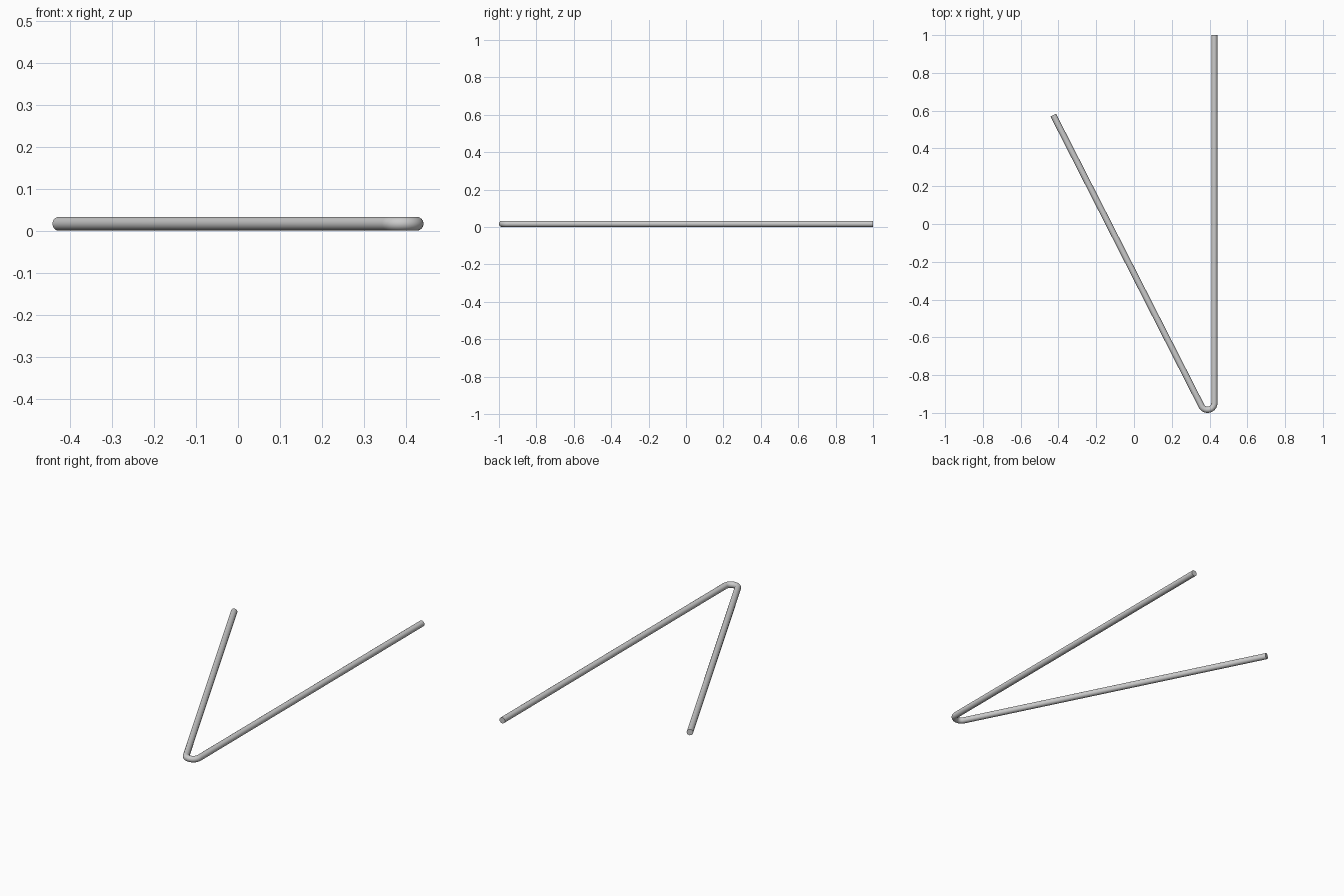
import bpy, math

if "Cube" in bpy.data.objects:
    bpy.data.objects.remove(bpy.data.objects["Cube"])

r = 0.0165                      # rod radius
R = 0.036                       # bend radius of the centre line
a = math.radians(27)            # angle between the two arms
cx, cy = 0.442 - R - r, -1 + R + r

# Centre line: long arm, bend, slanted arm
pts = [(cx + R, 1.0)]
n = 16
turn = math.pi - a
for i in range(n + 1):
    t = -turn * i / n
    pts.append((cx + R * math.cos(t), cy + R * math.sin(t)))
sx, sy = pts[-1]
ex = -0.442 + r * math.cos(a)
pts.append((ex, sy + (sx - ex) / math.tan(a)))

# Round rod swept along the centre line, with flat end caps
cu = bpy.data.curves.new("bent_rod", 'CURVE')
cu.dimensions = '3D'
cu.bevel_depth = r
cu.bevel_resolution = 6
cu.use_fill_caps = True
sp = cu.splines.new('POLY')
sp.points.add(len(pts) - 1)
for p, (x, y) in zip(sp.points, pts):
    p.co = (x, y, r, 1)
rod = bpy.data.objects.new("bent_rod", cu)
bpy.context.collection.objects.link(rod)
bpy.context.view_layer.objects.active = rod
rod.select_set(True)
bpy.ops.object.convert(target='MESH')
bpy.ops.object.shade_smooth_by_angle(angle=math.radians(40))
